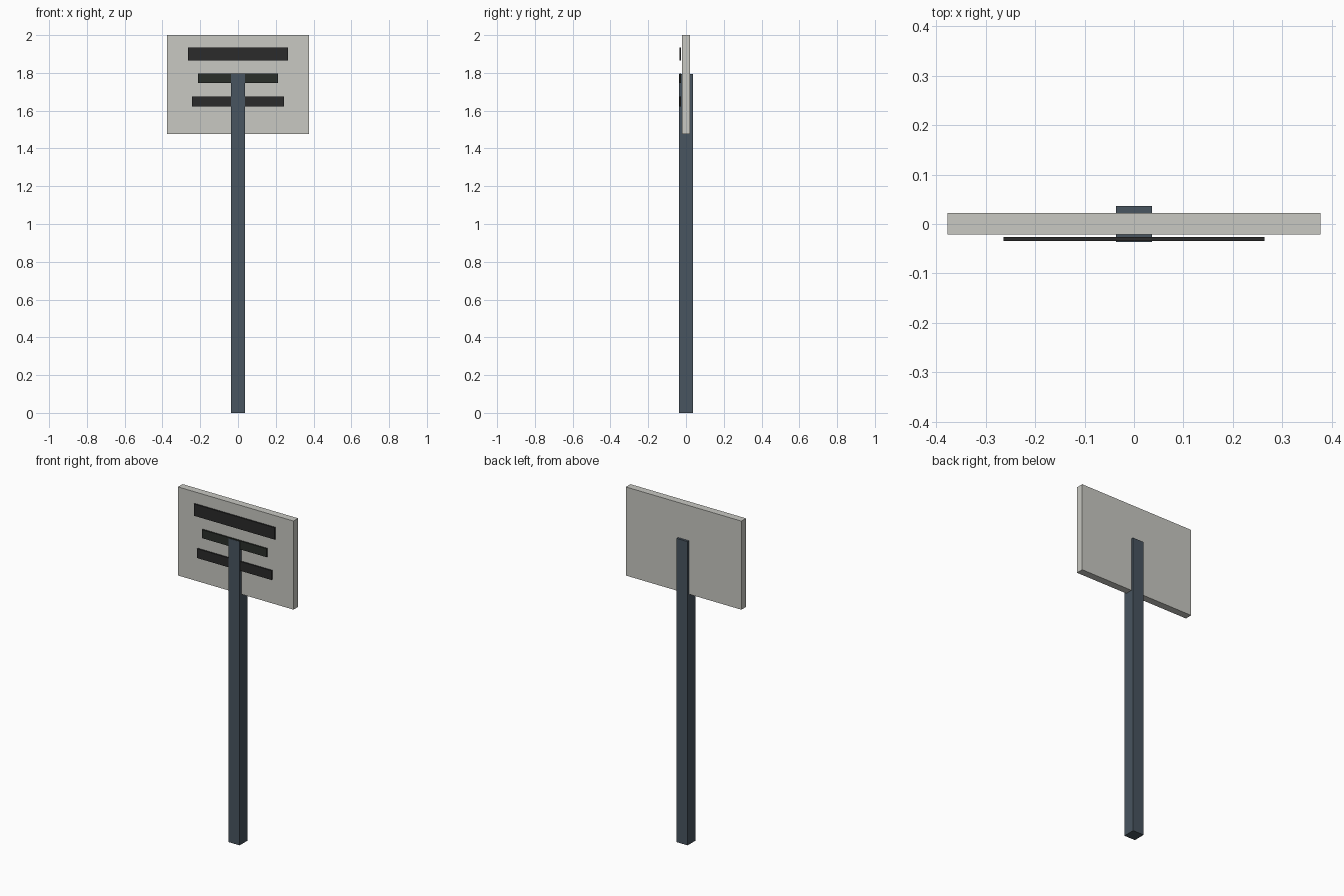
import bpy

if "Cube" in bpy.data.objects:
    bpy.data.objects.remove(bpy.data.objects["Cube"], do_unlink=True)


def material(name, rgb):
    mat = bpy.data.materials.new(name)
    mat.use_nodes = True
    mat.diffuse_color = (*rgb, 1)
    mat.node_tree.nodes["Principled BSDF"].inputs["Base Color"].default_value = (*rgb, 1)
    return mat


def box(name, half_width, y_range, z_range, mat):
    """Box centred on x = 0, spanning the given depth and height."""
    (y0, y1), (z0, z1) = y_range, z_range
    bpy.ops.mesh.primitive_cube_add(size=1, location=(0, (y0 + y1) / 2, (z0 + z1) / 2))
    obj = bpy.context.object
    obj.name = name
    obj.scale = (half_width * 2, y1 - y0, z1 - z0)
    bpy.ops.object.transform_apply(location=False, rotation=False, scale=True)
    obj.data.materials.append(mat)
    return obj


slate = material("slate_blue", (0.065, 0.089, 0.115))
grey = material("pale_grey", (0.58, 0.58, 0.54))
black = material("charcoal", (0.024, 0.024, 0.024))
green_black = material("green_charcoal", (0.023, 0.028, 0.023))

# Square post and the board it carries
box("post", 0.036, (-0.036, 0.036), (0, 1.793), slate)
box("sign_board", 0.377, (-0.021, 0.022), (1.477, 2.0), grey)

# Thin bars standing just off the front of the board
bars = [
    ("upper_bar", 0.264, (1.865, 1.935), black),
    ("middle_bar", 0.211, (1.747, 1.797), green_black),
    ("lower_bar", 0.243, (1.621, 1.676), black),
]
for name, half_width, z_range, mat in bars:
    box(name, half_width, (-0.0345, -0.026), z_range, mat)
